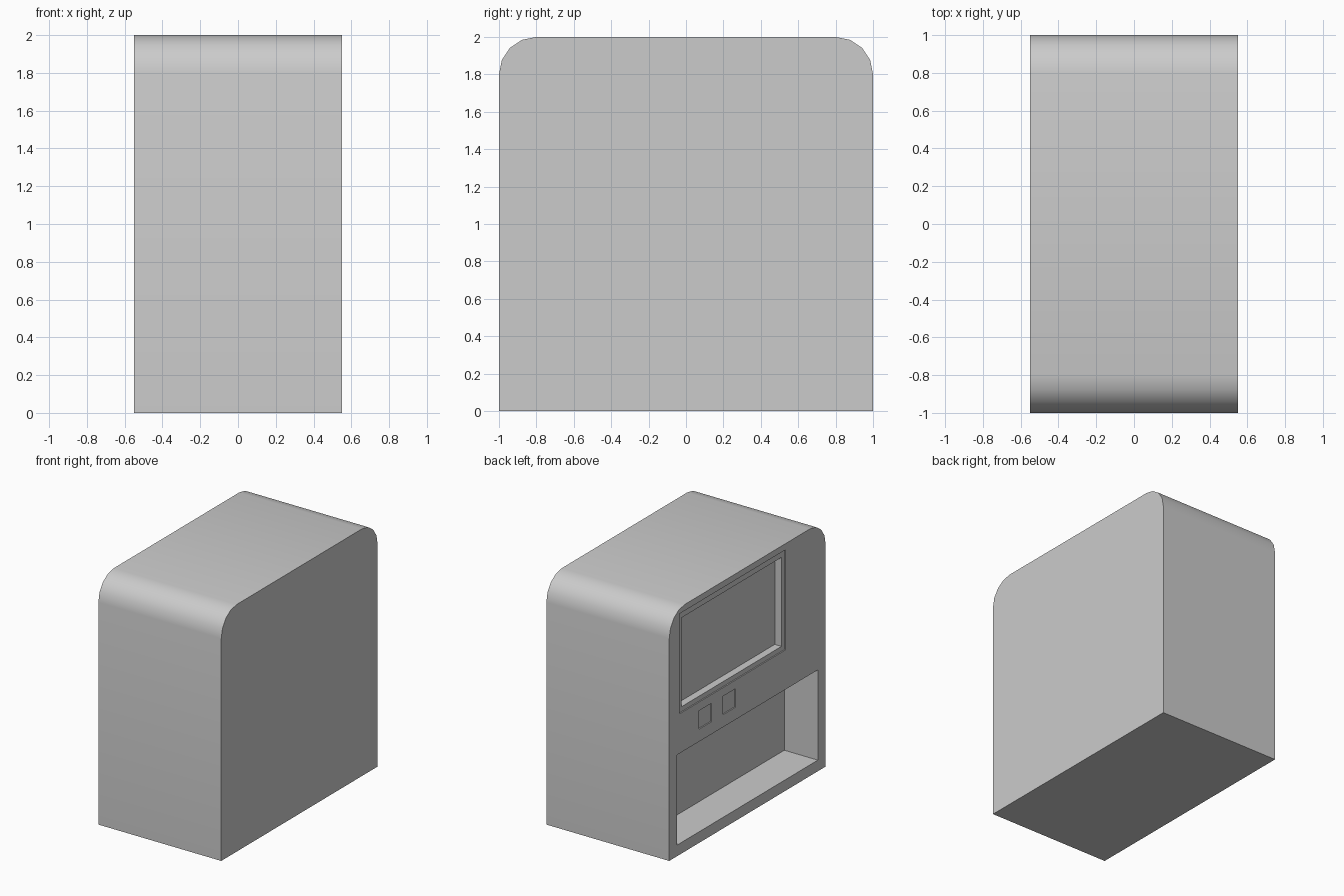
import bpy, bmesh

if "Cube" in bpy.data.objects:
    bpy.data.objects.remove(bpy.data.objects["Cube"])

SIDE = -0.55  # x of the detailed side wall


def box(name, x, y, z):
    """Axis-aligned box from (min, max) pairs."""
    bm = bmesh.new()
    bmesh.ops.create_cube(bm, size=1)
    for v in bm.verts:
        v.co = [lo + (c + 0.5) * (hi - lo) for c, (lo, hi) in zip(v.co, (x, y, z))]
    mesh = bpy.data.meshes.new(name)
    bm.to_mesh(mesh)
    bm.free()
    obj = bpy.data.objects.new(name, mesh)
    bpy.context.collection.objects.link(obj)
    return obj


def recess(target, depth, y, z):
    """Cut a rectangular pocket into the detailed side."""
    cutter = box("cutter", (SIDE - 0.1, SIDE + depth), y, z)
    cutter.hide_render = True
    bpy.context.view_layer.objects.active = target
    mod = target.modifiers.new("pocket", "BOOLEAN")
    mod.operation, mod.solver, mod.object = "DIFFERENCE", "EXACT", cutter
    bpy.ops.object.modifier_apply(modifier=mod.name)
    bpy.data.objects.remove(cutter)


# Cabinet with rounded front and back top edges
cabinet = box("cabinet", (-0.55, 0.55), (-1, 1), (0, 2))
bm = bmesh.new()
bm.from_mesh(cabinet.data)
top_edges = [e for e in bm.edges
             if all(v.co.z > 1.9 for v in e.verts)
             and abs(e.verts[0].co.y - e.verts[1].co.y) < 0.01]
bmesh.ops.bevel(bm, geom=top_edges, offset=0.2, segments=4, profile=0.5, affect="EDGES")
bm.to_mesh(cabinet.data)
bm.free()

# Window rim, window pane and large lower tray
recess(cabinet, 0.01, (-0.49, 0.87), (1.14, 1.95))
recess(cabinet, 0.07, (-0.45, 0.83), (1.18, 1.90))
recess(cabinet, 0.30, (-0.90, 0.90), (0.09, 0.82))

# Two small square buttons
for y in (0.46, 0.15):
    recess(cabinet, 0.01, (y, y + 0.16), (0.92, 1.07))

bpy.ops.object.select_all(action="DESELECT")
cabinet.select_set(True)
bpy.context.view_layer.objects.active = cabinet
bpy.ops.object.shade_smooth_by_angle(angle=0.6)
